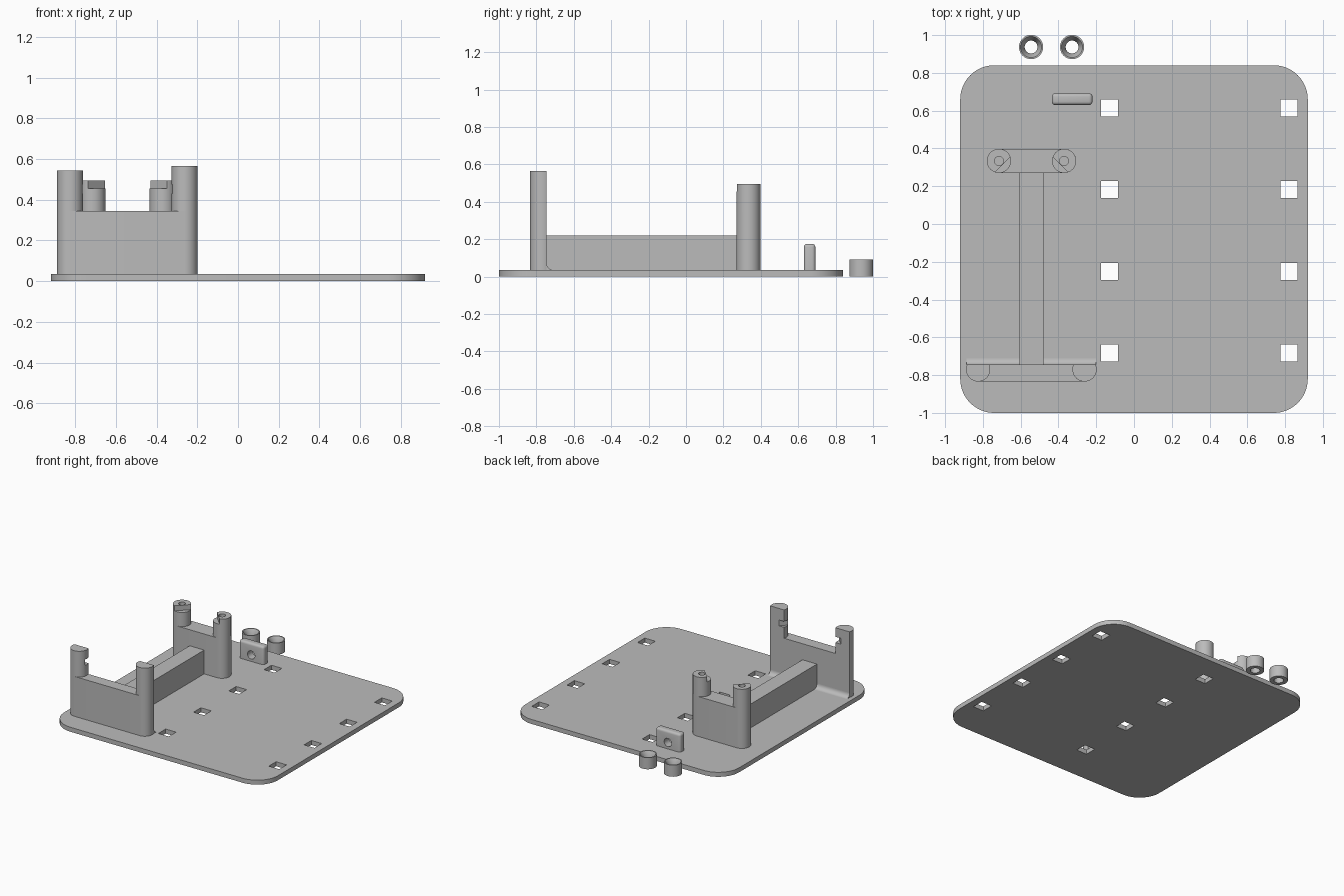
import bpy, bmesh
from math import sin, cos, radians
from mathutils import Matrix

if "Cube" in bpy.data.objects:
    bpy.data.objects.remove(bpy.data.objects["Cube"], do_unlink=True)

grey = bpy.data.materials.new("light grey")
grey.use_nodes = True
grey.diffuse_color = (0.5, 0.5, 0.5, 1)
grey.node_tree.nodes["Principled BSDF"].inputs["Base Color"].default_value = (0.5, 0.5, 0.5, 1)


def finish(bm, name):
    bmesh.ops.recalc_face_normals(bm, faces=bm.faces)
    me = bpy.data.meshes.new(name)
    bm.to_mesh(me)
    bm.free()
    me.materials.append(grey)
    ob = bpy.data.objects.new(name, me)
    bpy.context.collection.objects.link(ob)
    return ob


def arc(cx, cy, r, a0, a1, n=16):
    steps = [radians(a0 + (a1 - a0) * i / n) for i in range(n + 1)]
    return [(cx + r * cos(a), cy + r * sin(a)) for a in steps]


def circle(cx, cy, r, n=40):
    return arc(cx, cy, r, 0, 360, n)[:-1]


def prism(name, outline, z0, z1):
    bm = bmesh.new()
    face = bm.faces.new([bm.verts.new((x, y, z0)) for x, y in outline])
    ext = bmesh.ops.extrude_face_region(bm, geom=[face])["geom"]
    bmesh.ops.translate(bm, vec=(0, 0, z1 - z0),
                        verts=[v for v in ext if isinstance(v, bmesh.types.BMVert)])
    return finish(bm, name)


def box(name, x0, x1, y0, y1, z0, z1):
    return prism(name, [(x0, y0), (x1, y0), (x1, y1), (x0, y1)], z0, z1)


def activate(ob):
    bpy.ops.object.select_all(action="DESELECT")
    ob.select_set(True)
    bpy.context.view_layer.objects.active = ob


def cut(ob, cutter):
    cutter.hide_render = True
    mod = ob.modifiers.new("cut", "BOOLEAN")
    mod.object = cutter
    mod.operation = "DIFFERENCE"
    mod.solver = "EXACT"
    activate(ob)
    bpy.ops.object.modifier_apply(modifier=mod.name)
    bpy.data.objects.remove(cutter, do_unlink=True)


def smooth(ob):
    activate(ob)
    bpy.ops.object.shade_smooth_by_angle(angle=radians(30))


def corner_cutter(cx, cy, dx, dy, z0, z1):
    # box turned 45 degrees, lying beyond a chord of the post
    cutter = box("corner_cutter", -0.1, 0.1, -0.1, 0.1, z0, z1)
    d = 0.128 * 0.7071
    cutter.data.transform(Matrix.Translation((cx + dx * d, cy + dy * d, 0))
                          @ Matrix.Rotation(radians(45), 4, "Z"))
    return cutter


TOP = 0.035      # top of base plate
WALL = 0.345     # top of the low walls
R = 0.064

# Base plate with rounded corners and square holes
outline = []
for cx, cy, a in ((0.74, 0.66, 0), (-0.74, 0.66, 90), (-0.74, -0.82, 180), (0.74, -0.82, 270)):
    outline += arc(cx, cy, 0.18, a, a + 90)
base = prism("base_plate", outline, 0, TOP)
for x in (-0.13, 0.82):
    for i in range(4):
        y = 0.615 - 0.433 * i
        cut(base, box("hole_cutter", x - 0.045, x + 0.045, y - 0.045, y + 0.045, -0.1, 0.1))
smooth(base)

# Front bracket: low wall, flat behind and rounded at its front corners
FY, BACK = -0.77, -0.745
left_x, right_x = -0.262, -0.825
wall = prism("front_wall",
             arc(right_x, FY, R, 157, 270) + arc(left_x, FY, R, 270, 383), TOP, WALL)
smooth(wall)
for name, x, side, height in (("front_left_post", left_x, -1, 0.565),
                              ("front_right_post", right_x, 1, 0.545)):
    post = prism(name, arc(x, FY, R, 157, 383, 32), WALL, height)
    cut(post, corner_cutter(x, FY, side, 1, 0.43, 0.475))
    smooth(post)

# Fillet behind the front wall
fillet = prism("front_wall_fillet",
               [(BACK, TOP)] + arc(BACK + 0.035, TOP + 0.035, 0.035, 270, 180, 10), 0, 0.685)
fillet.data.transform(Matrix(((0, 0, 1, -0.886), (1, 0, 0, 0), (0, 1, 0, 0), (0, 0, 0, 1))))
smooth(fillet)

# Beam joining the brackets
box("connecting_beam", -0.605, -0.48, BACK, 0.272, TOP, 0.22)

# Back bracket: rounded wall and two stepped posts with screw holes
BY = 0.334
left_x, right_x = -0.37, -0.715
wall = prism("back_wall",
             arc(right_x, BY, R, 90, 270) + arc(left_x, BY, R, 270, 450), TOP, WALL)
smooth(wall)
for name, x, side in (("back_left_post", left_x, -1), ("back_right_post", right_x, 1)):
    post = prism(name, circle(x, BY, R), WALL, 0.495)
    cut(post, corner_cutter(x, BY, side, -1, 0.455, 0.6))
    cut(post, prism("screw_cutter", circle(x, BY, 0.024, 24), 0.37, 0.6))
    smooth(post)

# Small upright tab with rounded edges and a cross hole
tab = box("cable_tab", -0.435, -0.22, 0.63, 0.692, TOP, 0.175)
bevel = tab.modifiers.new("bevel", "BEVEL")
bevel.width = 0.018
bevel.segments = 4
bevel.limit_method = "WEIGHT"
weights = tab.data.attributes.new("bevel_weight_edge", "FLOAT", "EDGE")
for e in tab.data.edges:
    low = all(tab.data.vertices[v].co.z < TOP + 0.001 for v in e.vertices)
    weights.data[e.index].value = 0.0 if low else 1.0
activate(tab)
bpy.ops.object.modifier_apply(modifier="bevel")
drill = prism("drill_cutter", circle(-0.328, -0.085, 0.032, 32), 0.5, 0.8)
drill.data.transform(Matrix(((1, 0, 0, 0), (0, 0, 1, 0), (0, -1, 0, 0), (0, 0, 0, 1))))
cut(tab, drill)
smooth(tab)

# Loose countersunk spacers behind the plate
for name, x in (("right_spacer", -0.545), ("left_spacer", -0.328)):
    bm = bmesh.new()
    profile = ((0.034, 0), (R, 0), (R, 0.09), (0.056, 0.09), (0.034, 0.05))
    rings = [[bm.verts.new((px, py, z)) for px, py in circle(x, 0.937, r)] for r, z in profile]
    for k, ring in enumerate(rings):
        nxt = rings[(k + 1) % len(rings)]
        for i in range(len(ring)):
            j = (i + 1) % len(ring)
            bm.faces.new((ring[i], ring[j], nxt[j], nxt[i]))
    smooth(finish(bm, name))
